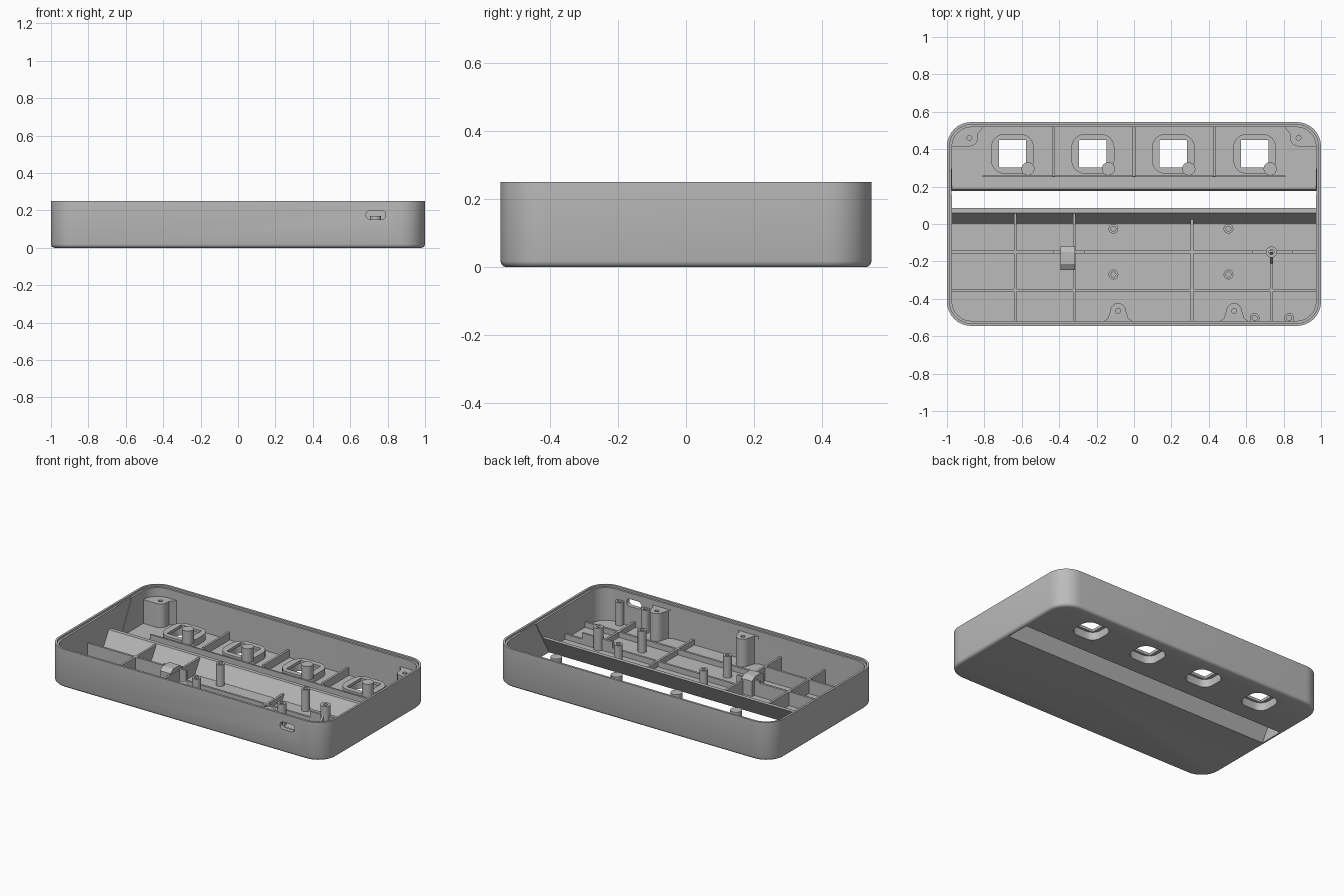
import bpy, bmesh
from math import pi, cos, sin

if "Cube" in bpy.data.objects:
    bpy.data.objects.remove(bpy.data.objects["Cube"])

grey = bpy.data.materials.new("plain_grey")
grey.use_nodes = True
grey.diffuse_color = (0.5, 0.5, 0.5, 1)
grey.node_tree.nodes["Principled BSDF"].inputs["Base Color"].default_value = grey.diffuse_color

FLOOR = 0.025
BASE = 0.015


def arc(cx, cy, r, a0, a1, n=8):
    return [(cx + r * cos(a0 + (a1 - a0) * i / n), cy + r * sin(a0 + (a1 - a0) * i / n))
            for i in range(n + 1)]


def rounded(hx, hy, r, cx=0, cy=0):
    """Rounded rectangle outline; a circle when r equals both half sizes."""
    pts = []
    for k, (sx, sy) in enumerate(((1, 1), (-1, 1), (-1, -1), (1, -1))):
        pts += arc(cx + sx * (hx - r), cy + sy * (hy - r), r, k * pi / 2, (k + 1) * pi / 2)
    return pts


def loft(name, rings, closed=False):
    """Join equal-length rings of 3D points, capped or closed into a loop."""
    bm = bmesh.new()
    loops = [[bm.verts.new(p) for p in ring] for ring in rings]
    pairs = list(zip(loops, loops[1:]))
    if closed:
        pairs.append((loops[-1], loops[0]))
    else:
        bm.faces.new(loops[0])
        bm.faces.new(loops[-1])
    for a, b in pairs:
        for i in range(len(a)):
            j = (i + 1) % len(a)
            bm.faces.new((a[i], a[j], b[j], b[i]))
    bmesh.ops.remove_doubles(bm, verts=bm.verts, dist=1e-5)
    bmesh.ops.recalc_face_normals(bm, faces=bm.faces)
    mesh = bpy.data.meshes.new(name)
    bm.to_mesh(mesh)
    bm.free()
    mesh.materials.append(grey)
    obj = bpy.data.objects.new(name, mesh)
    bpy.context.collection.objects.link(obj)
    return obj


def at(outline, z):
    return [(x, y, z) for x, y in outline]


def prism(name, outline, z0, z1):
    return loft(name, [at(outline, z0), at(outline, z1)])


def prism_x(name, profile, x0, x1):
    """Extrude a (y, z) profile along x."""
    return loft(name, [[(x, y, z) for y, z in profile] for x in (x0, x1)])


def box(name, x0, x1, y0, y1, z1, z0=BASE):
    return prism(name, [(x0, y0), (x1, y0), (x1, y1), (x0, y1)], z0, z1)


def cut(target, cutter):
    cutter.hide_render = True
    mod = target.modifiers.new("cut", 'BOOLEAN')
    mod.operation, mod.solver, mod.object = 'DIFFERENCE', 'EXACT', cutter
    bpy.context.view_layer.objects.active = target
    bpy.ops.object.modifier_apply(modifier=mod.name)
    bpy.data.objects.remove(cutter)


def post(name, x, y, r, z1, hole=0.013, z0=BASE):
    loft(name, [at(rounded(r, r, r, x, y), z0), at(rounded(r, r, r, x, y), z1),
                at(rounded(hole, hole, hole, x, y), z1),
                at(rounded(hole, hole, hole, x, y), z1 - 0.08)])


# Outer tray: rounded bottom edge, stepped rim, hollow inside
def tray_ring(inset, z):
    return at(rounded(1 - inset, 0.545 - inset, 0.13 - inset), z)


tray = loft("case_shell", [
    tray_ring(0.018, 0), tray_ring(0.009, 0.003), tray_ring(0.003, 0.009), tray_ring(0, 0.018),
    tray_ring(0, 0.25), tray_ring(0.014, 0.25), tray_ring(0.014, 0.238),
    tray_ring(0.027, 0.238), tray_ring(0.027, FLOOR)])

# Slanted slot through the floor, also grooving the side walls
cut(tray, prism_x("slot_cutter", [(0.009, -0.01), (0.17, -0.01), (0.33, 0.3), (0.19, 0.3)],
                  -0.977, 0.977))

# Port opening in the front wall
port = [(x, z) for x, z in rounded(0.053, 0.024, 0.0239, 0.737, 0.175)]
cut(tray, loft("port_cutter", [[(x, y, z) for x, z in port] for y in (-0.6, -0.48)]))

# Key sockets: raised collar, recess below, square opening and side post
SOCKETS = (-0.65, -0.22, 0.21, 0.645)
SY = 0.375
for x in SOCKETS:
    cut(tray, prism("socket_cutter", rounded(0.095, 0.088, 0.06, x, SY), -0.01, 0.04))
    outer, pocket = rounded(0.115, 0.107, 0.075, x, SY), rounded(0.095, 0.088, 0.06, x, SY)
    hole = rounded(0.073, 0.073, 0.002, x, SY)
    loft("key_socket", [at(pocket, 0.012), at(outer, 0.012), at(outer, 0.07), at(hole, 0.07),
                        at(hole, 0.052), at(pocket, 0.052)], closed=True)
    prism("socket_post", rounded(0.035, 0.035, 0.035, x + 0.083, SY - 0.08), 0.055, 0.145)

# Slanted divider wall beside the slot
prism_x("slanted_divider", [(0.0, 0.02), (0.06, 0.12), (0.085, 0.12), (0.015, 0)], -0.975, 0.975)

# Rear compartment ribs
W = 0.007
for x in (-0.43, 0, 0.43):
    box("rear_rib", x - W, x + W, 0.255, 0.525, 0.075)
box("rear_long_rib", -0.81, 0.81, 0.25, 0.26, 0.06)


# Front compartment ribs, running back to the slanted divider
def front_rib(x, height):
    prism_x("front_rib", [(-0.525, BASE), (0.01, BASE), (0.015 + 0.58 * (height - 0.02), height),
                          (-0.525, height)], x - W, x + W)


for x, height in ((-0.635, 0.115), (-0.32, 0.115), (0.31, 0.06)):
    front_rib(x, height)
box("front_short_rib", 0.735 - W, 0.735 + W, -0.525, -0.15, 0.06)
for y in (-0.15, -0.355):
    box("left_long_rib", -0.975, -0.32, y - W, y + W, 0.115)
    box("right_long_rib", -0.32, 0.975, y - W, y + W, 0.06)

# Circuit board posts
for x in (-0.11, 0.505):
    for y in (-0.025, -0.27):
        post("board_post", x, y, 0.026, 0.165)
for x in (0.645, 0.83):
    post("port_post", x, -0.503, 0.026, 0.175)

# Braced post on the right and the clip block on the left
post("braced_post", 0.735, -0.15, 0.03, 0.17)
box("post_brace", 0.63, 0.85, -0.15 - W, -0.15 + W, 0.1)
prism_x("post_gusset", [(-0.24, BASE), (-0.15, BASE), (-0.15, 0.15)], 0.735 - W, 0.735 + W)
box("clip_brace", -0.43, -0.265, -0.15 - W, -0.15 + W, 0.125)
prism_x("clip_block", [(-0.245, BASE), (-0.12, BASE), (-0.12, 0.125), (-0.15, 0.145),
                       (-0.215, 0.145), (-0.245, 0.125)], -0.392, -0.315)


# Screw bosses: rear corners and front wall
def boss(name, outline, x, y, top):
    obj = prism(name, outline, BASE, top)
    cut(obj, prism("screw_cutter", rounded(0.013, 0.013, 0.013, x, y), top - 0.08, top + 0.02))


corner = (arc(0.87, 0.415, 0.11, 0, pi / 2) + [(0.8, 0.525), (0.835, 0.48)]
          + arc(0.88, 0.46, 0.045, pi, 1.5 * pi))
for side in (-1, 1):
    boss("corner_boss", [(side * x, y) for x, y in corner], side * 0.88, 0.46, 0.18)
for x in (-0.085, 0.535):
    bell = [(x + 0.085, -0.525), (x + 0.055, -0.505)] + arc(x, -0.465, 0.042, 0, pi)
    boss("front_boss", bell + [(x - 0.055, -0.505), (x - 0.085, -0.525)], x, -0.465, 0.205)

# Smooth the curved walls, keep edges crisp
bpy.ops.object.select_all(action='DESELECT')
for obj in bpy.context.collection.objects:
    if obj.type == 'MESH' and obj.data.materials and obj.data.materials[0] == grey:
        obj.select_set(True)
        bpy.context.view_layer.objects.active = obj
bpy.ops.object.shade_smooth_by_angle(angle=pi / 6)
